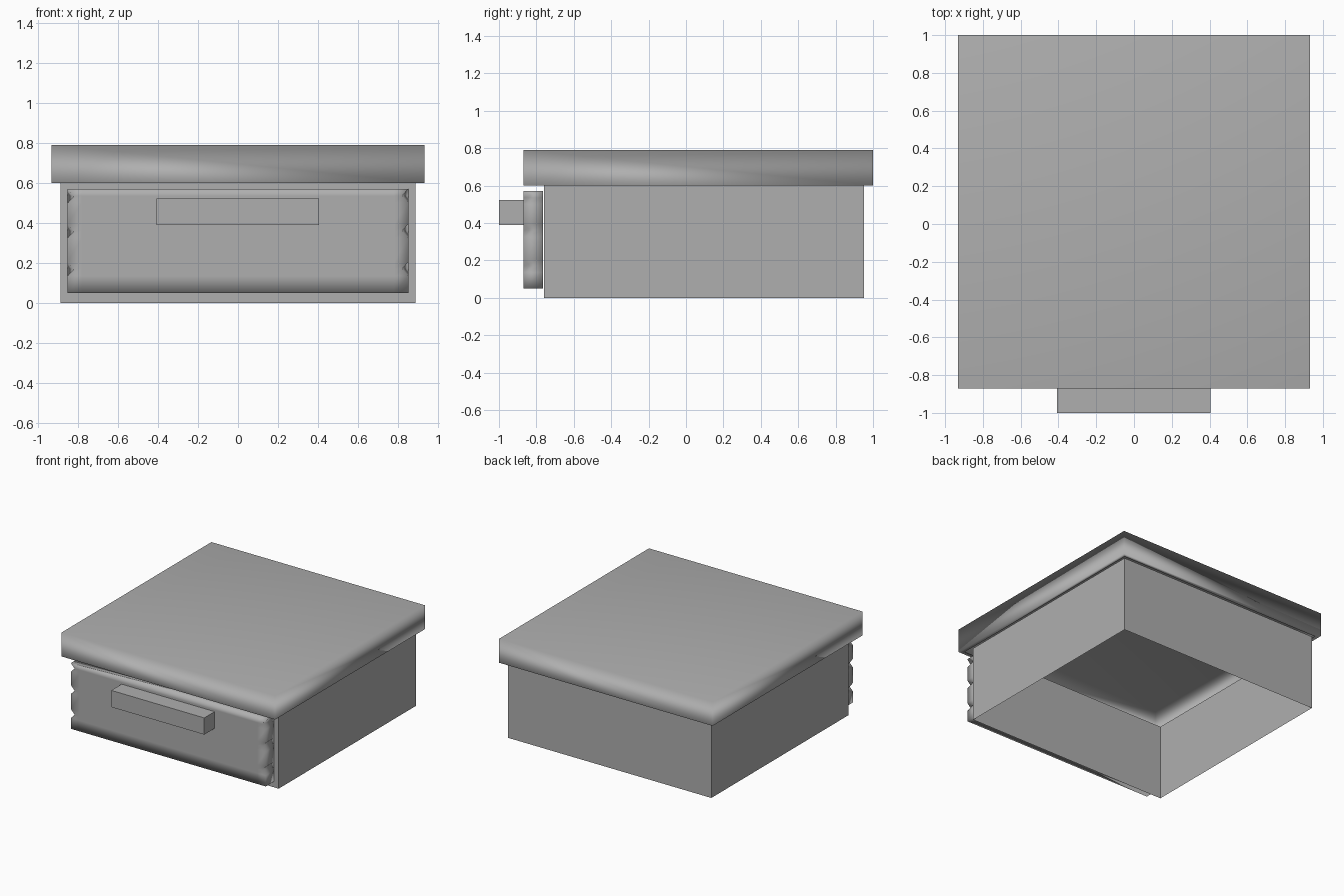
import bpy, bmesh

cube = bpy.data.objects.get("Cube")
if cube:
    bpy.data.objects.remove(cube, do_unlink=True)

GREY = (0.43, 0.43, 0.43, 1)
grey = bpy.data.materials.new("plain grey")
grey.use_nodes = True
grey.diffuse_color = GREY
grey.node_tree.nodes["Principled BSDF"].inputs["Base Color"].default_value = GREY


def make_object(name, bm, smooth=False):
    for face in bm.faces:
        face.smooth = smooth
    mesh = bpy.data.meshes.new(name)
    bm.to_mesh(mesh)
    bm.free()
    mesh.materials.append(grey)
    obj = bpy.data.objects.new(name, mesh)
    bpy.context.collection.objects.link(obj)
    return obj


def box(low, high):
    bm = bmesh.new()
    bmesh.ops.create_cube(bm, size=1)
    for v in bm.verts:
        v.co = [h if c > 0 else l for c, l, h in zip(v.co, low, high)]
    bm.normal_update()
    return bm


# Open body shell with thin walls
bm = box((-0.888, -0.76, 0), (0.888, 0.952, 0.6))
ends = [f for f in bm.faces if abs(f.normal.z) > 0.9]
bmesh.ops.delete(bm, geom=ends, context='FACES_ONLY')
make_object("body", bm)

# Hollow overhanging lid: a narrow rim below, open above the body
bm = box((-0.933, -0.87, 0.6), (0.933, 1, 0.79))
underside = [f for f in bm.faces if f.normal.z < -0.9]
bmesh.ops.inset_individual(bm, faces=underside, thickness=0.045)
bmesh.ops.delete(bm, geom=underside, context='FACES_ONLY')
lid = make_object("lid", bm, smooth=True)
lid.modifiers.new("soft edge shading", 'WEIGHTED_NORMAL')

# Drawer front: straight back edges, notched front edges at both ends
NOTCHES = (0.17, 0.36, 0.535)
levels = [0.05]
for z in NOTCHES:
    levels += [z - 0.035, z, z + 0.035]
bm = bmesh.new()
rows = []
for z in levels:
    tip = 0.82 if z in NOTCHES else 0.852
    section = [(-0.852, -0.765), (-tip, -0.87), (-0.78, -0.87),
               (0.78, -0.87), (tip, -0.87), (0.852, -0.765)]
    rows.append([bm.verts.new((x, y, z)) for x, y in section])
for lower, upper in zip(rows, rows[1:]):
    for i in range(len(lower)):
        j = (i + 1) % len(lower)
        bm.faces.new((lower[i], lower[j], upper[j], upper[i]))
bm.faces.new(rows[0])
bm.faces.new(rows[-1])
bmesh.ops.recalc_face_normals(bm, faces=bm.faces)
make_object("drawer_front", bm, smooth=True)

# Bar handle
make_object("handle", box((-0.408, -1, 0.39), (0.405, -0.87, 0.522)))
